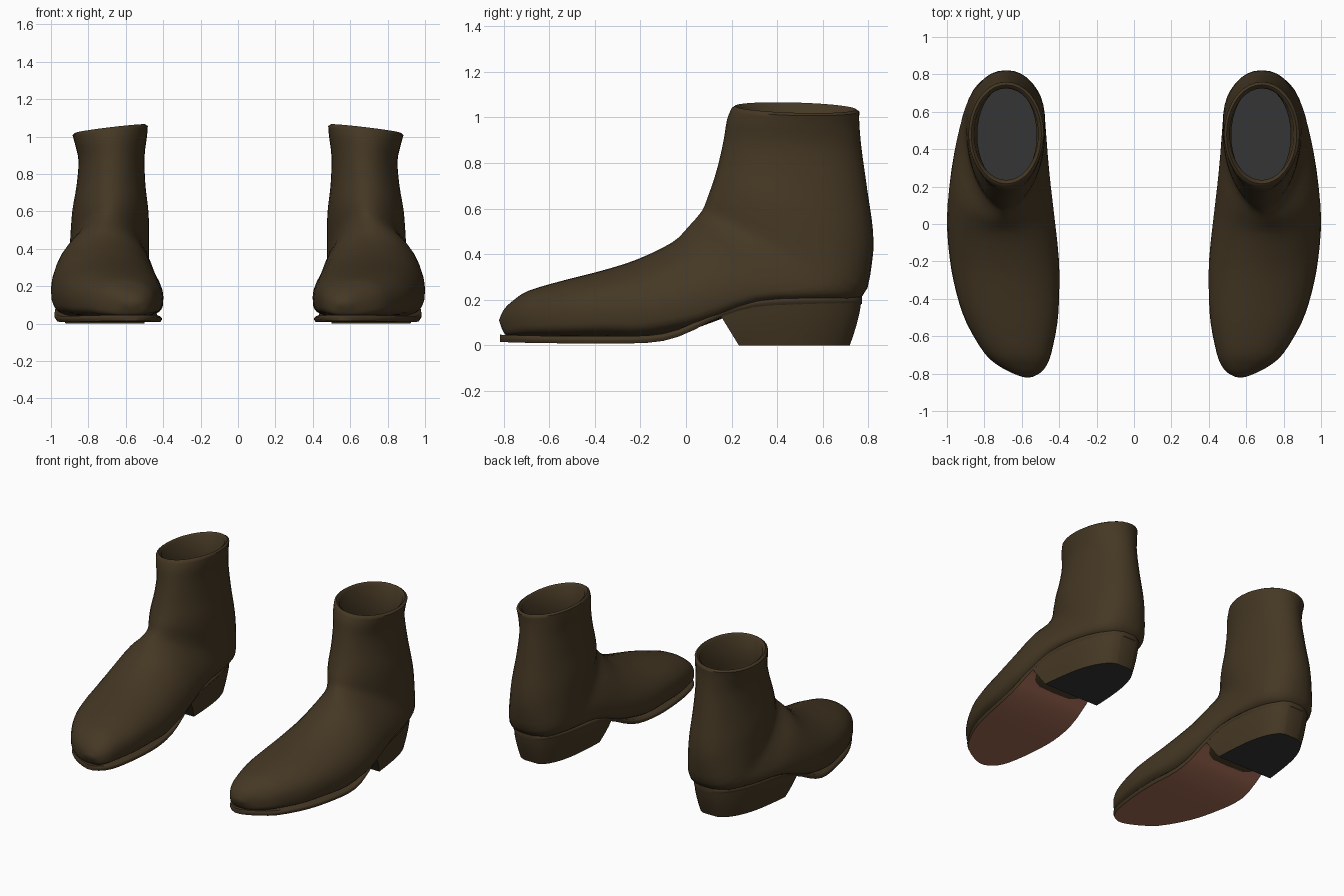
import bpy, bmesh, math

if "Cube" in bpy.data.objects:
    bpy.data.objects.remove(bpy.data.objects["Cube"])


def material(name, rgb):
    m = bpy.data.materials.new(name)
    m.diffuse_color = (*rgb, 1)
    m.use_nodes = True
    m.node_tree.nodes["Principled BSDF"].inputs["Base Color"].default_value = m.diffuse_color
    return m


BROWN = material("dark brown leather", (0.059, 0.039, 0.0175))
TAN = material("reddish sole leather", (0.37, 0.148, 0.09))
BLACK = material("black rubber", (0.035, 0.035, 0.035))


def spline(rows, n):
    """Catmull-Rom resampling of a list of equal-length rows."""
    out = []
    for i in range(len(rows) - 1):
        a, b, c, d = rows[max(i - 1, 0)], rows[i], rows[i + 1], rows[min(i + 2, len(rows) - 1)]
        for k in range(n):
            t = k / n
            out.append([0.5 * (2 * q + (r - p) * t + (2 * p - 5 * q + 4 * r - s) * t * t
                               + (3 * q - p - 3 * r + s) * t ** 3)
                        for p, q, r, s in zip(a, b, c, d)])
    return out + [list(rows[-1])]


def lookup(table, y):
    for a, b in zip(table, table[1:]):
        if y <= b[0]:
            t = max(0, (y - a[0]) / (b[0] - a[0]))
            return [p + (q - p) * t for p, q in zip(a[1:], b[1:])]
    return list(table[-1][1:])


def loft(name, rings, mats, rule, angle=40):
    """Skin closed rings, cap both ends, colour by rule, mirror to the other boot."""
    bm = bmesh.new()
    vs = [[bm.verts.new(p) for p in r] for r in rings]
    n = len(rings[0])
    for a, b in zip(vs, vs[1:]):
        for i in range(n):
            j = (i + 1) % n
            bm.faces.new((a[i], a[j], b[j], b[i]))
    first = bm.faces.new(vs[0][::-1])
    last = bm.faces.new(vs[-1])
    bmesh.ops.recalc_face_normals(bm, faces=bm.faces)
    bm.normal_update()
    for f in bm.faces:
        f.material_index = rule(f, first, last)
    me = bpy.data.meshes.new(name)
    bm.to_mesh(me)
    bm.free()
    for m in mats:
        me.materials.append(m)
    ob = bpy.data.objects.new(name, me)
    bpy.context.collection.objects.link(ob)
    bpy.ops.object.select_all(action='DESELECT')
    ob.select_set(True)
    bpy.context.view_layer.objects.active = ob
    bpy.ops.object.shade_smooth_by_angle(angle=math.radians(angle))
    mod = ob.modifiers.new("pair", 'MIRROR')
    mod.use_mirror_merge = False
    return ob


# Upper: sections fan from the toe (upright) to the shaft opening (level).
# front/top y, z; back/bottom y, z; inner x, outer x; widest place; lower roundness
OUTER = [
    (-.82, .11, -.81, .08, .54, .60, .5, .8),
    (-.80, .155, -.79, .045, .50, .655, .45, .7),
    (-.76, .195, -.755, .04, .468, .725, .42, .6),
    (-.69, .24, -.69, .04, .442, .80, .4, .55),
    (-.53, .287, -.53, .038, .41, .895, .38, .5),
    (-.38, .325, -.36, .038, .40, .95, .36, .5),
    (-.22, .375, -.17, .035, .402, .985, .33, .5),
    (-.06, .452, .07, .085, .425, 1.0, .28, .5),
    (.01, .52, .33, .18, .452, .978, .22, .5),
    (.052, .567, .60, .19, .47, .935, .25, .6),
    (.077, .602, .77, .212, .475, .905, .35, .75),
    (.095, .65, .815, .36, .475, .895, .45, .85),
    (.12, .72, .82, .50, .48, .885, .5, .9),
    (.143, .80, .795, .68, .495, .863, .5, .95),
    (.165, .90, .77, .86, .50, .853, .5, 1),
    (.18, .99, .76, .97, .487, .872, .5, 1),
    (.20, 1.04, .76, 1.025, .482, .885, .5, 1),
]
LINING = [
    (.215, 1.05, .745, 1.035, .495, .87, .5, 1),
    (.235, 1.035, .725, 1.02, .512, .855, .5, 1),
    (.215, .85, .735, .82, .52, .838, .5, 1),
    (.20, .60, .75, .55, .51, .855, .5, 1),
    (.20, .24, .74, .24, .50, .88, .5, 1),
]


def section(row, n=36):
    py, pz, qy, qz, xi, xo, m, e = row
    cx, w = (xi + xo) / 2, (xo - xi) / 2
    # blunt dome at the toe, pinched instep, plain ellipse on the shaft
    upper = lookup([(-.9, .88), (-.5, .92), (-.06, 1.1), (.05, 1.12), (.1, 1.03), (.15, 1)], py)[0]
    ring = []
    for i in range(n):
        a = 2 * math.pi * i / n
        c, s = math.cos(a), math.sin(a)
        k = upper if s >= 0 else e
        x = cx + w * math.copysign(abs(c) ** k, c)
        h = m + (1 - m) * abs(s) ** k if s >= 0 else m - m * abs(s) ** e
        z = qz + (pz - qz) * h
        z -= 0.12 * (x - cx) * min(1, max(0, (z - .75) / .28))  # slanted top line
        ring.append((x, qy + (py - qy) * h, z))
    return ring


loft("boot_upper", [section(r) for r in spline(OUTER, 3) + LINING], [BROWN, BLACK],
     lambda f, first, last: 1 if f is last else 0, 60)

# Sole: outline (y, inner x, outer x) over an arched underside (y, z)
OUTLINE = [(-.815, .54, .595), (-.78, .485, .675), (-.69, .443, .79), (-.5, .415, .895),
           (-.3, .408, .95), (-.1, .43, .98), (.1, .455, .97), (.3, .465, .95),
           (.5, .487, .918), (.65, .527, .865), (.74, .58, .80), (.772, .635, .735)]
UNDER = [(-.81, .015), (-.6, .01), (-.2, .01), (-.06, .03), (.05, .075),
         (.15, .125), (.3, .168), (.5, .18), (.77, .182)]
outline = spline(OUTLINE, 3)
under = spline(UNDER, 4)


def sole_ring(y, a, b):
    z = lookup(under, y)[0]
    return [(a + .008, y, z), (b - .008, y, z), (b, y, z + .012), (b, y, z + .022),
            (b - .01, y, z + .032), (a + .01, y, z + .032), (a, y, z + .022),
            (a, y, z + .012)]


loft("boot_sole", [sole_ring(*r) for r in outline], [BROWN, TAN],
     lambda f, first, last: 1 if f.normal.z < -.75 else 0, 50)

# Heel: rear part of the sole outline, tapering to a level black tread
Y0, Y1 = .15, .768
side = [Y0 + (Y1 - Y0) * math.sin(math.pi / 2 * i / 14) for i in range(15)]


def heel_ring(f):
    left, right = [], []
    g = f ** 1.4
    for y in side:
        a, b = lookup(outline, y)
        c = (a + b) / 2
        k = 1 - .03 - .14 * g
        t = (y - Y0) / (Y1 - Y0)
        yy = y + (1 - t) * .082 * f - t * .05 * g
        z = (lookup(under, y)[0] + .008) * (1 - f)
        left.append((c + (a - c) * k, yy, z))
        right.append((c + (b - c) * k, yy, z))
    return left + right[::-1]


loft("boot_heel", [heel_ring(f) for f in (0, .25, .5, .75, 1)], [BROWN, BLACK],
     lambda f, first, last: 1 if f is last else 0)
